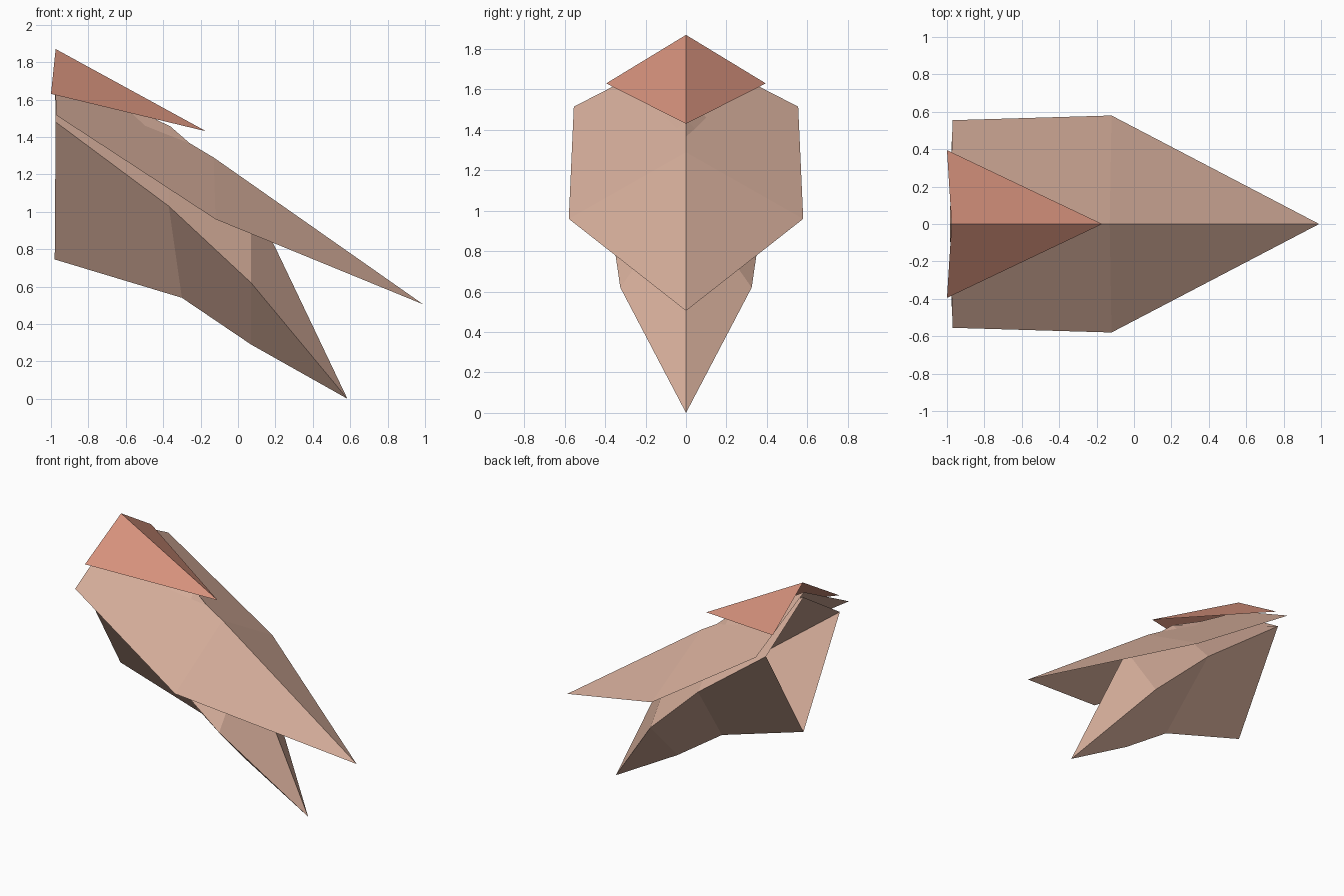
import bpy

if "Cube" in bpy.data.objects:
    bpy.data.objects.remove(bpy.data.objects["Cube"])


def material(name, rgb):
    m = bpy.data.materials.new(name)
    m.diffuse_color = (*rgb, 1.0)
    m.use_nodes = True
    m.node_tree.nodes["Principled BSDF"].inputs["Base Color"].default_value = m.diffuse_color
    return m


def half_shell(name, stations, mat):
    """Skin +y half sections (ridge to bottom, tip to back), mirrored across y = 0."""
    verts, index, faces = [], {}, []

    def vid(p):
        if p not in index:
            index[p] = len(verts)
            verts.append(p)
        return index[p]

    for front, back in zip(stations, stations[1:]):
        for k in range(len(back) - 1):
            ring = [front[k], front[k + 1], back[k + 1], back[k]]
            # the tip repeats one point, so drop duplicates
            faces.append(list(dict.fromkeys(vid(p) for p in ring)))
    mesh = bpy.data.meshes.new(name)
    mesh.from_pydata(verts, [], faces)
    mesh.materials.append(mat)
    obj = bpy.data.objects.new(name, mesh)
    bpy.context.collection.objects.link(obj)
    mod = obj.modifiers.new("mirror", "MIRROR")
    mod.use_axis = (False, True, False)
    mod.use_clip = True
    return obj


tan = material("pale tan", (0.70, 0.44, 0.34))
coral = material("dusty coral", (0.69, 0.295, 0.21))

# Upper beak: open roof-shaped shell
tip = (0.99, 0, 0.505)
half_shell("upper_beak", [
    [tip, tip],
    [(-0.13, 0, 1.29), (-0.12, 0.58, 0.96)],
    [(-0.985, 0, 1.8), (-0.97, 0.555, 1.515)],
], tan)

# Lower beak: ridge, side edge and keel, open at the back
tip = (0.585, 0, 0.0)
half_shell("lower_beak", [
    [tip, tip, tip],
    [(0.07, 0, 1.08), (0.07, 0.325, 0.62), (0.07, 0, 0.29)],
    [(-0.36, 0, 1.455), (-0.37, 0.385, 1.03), (-0.30, 0, 0.54)],
    [(-0.98, 0, 1.76), (-0.975, 0.44, 1.48), (-0.98, 0, 0.745)],
], tan)

# Small pointed crest over the back of the ridge
tip = (-0.17, 0, 1.43)
half_shell("brow_crest", [
    [tip, tip],
    [(-0.975, 0, 1.87), (-1.0, 0.395, 1.63)],
], coral)
